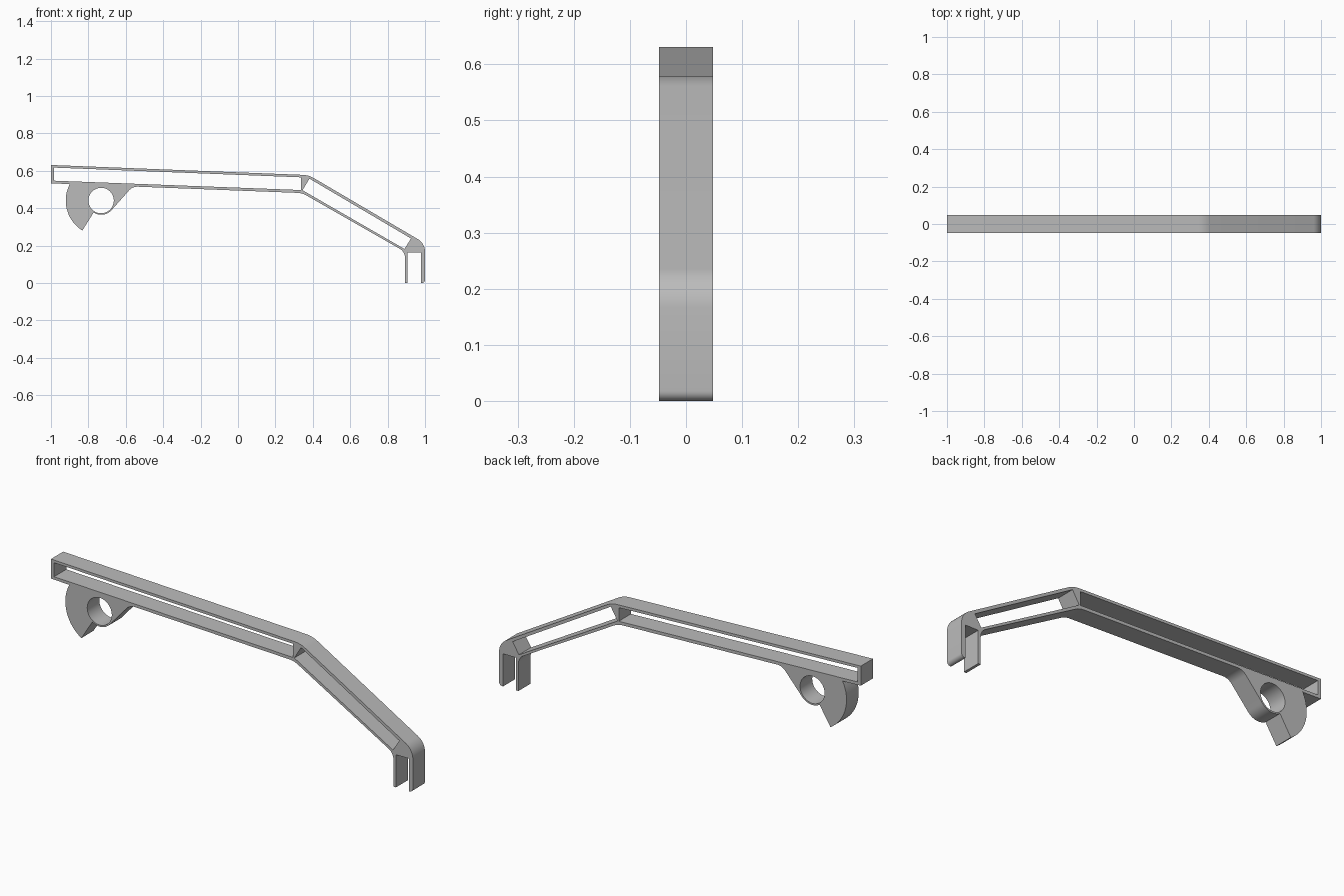
import bpy, bmesh
from math import radians, cos, sin, tan
from mathutils import Vector

cube = bpy.data.objects.get("Cube")
if cube:
    bpy.data.objects.remove(cube, do_unlink=True)

HALF_WIDTH = 0.048
HUB = Vector((-0.732, 0.441))

grey = bpy.data.materials.new("plain grey")
grey.use_nodes = True
colour = (0.5, 0.5, 0.5, 1)
grey.diffuse_color = colour
grey.node_tree.nodes["Principled BSDF"].inputs["Base Color"].default_value = colour


def arc(centre, radius, start, end, steps):
    """Points on an arc, angles in degrees."""
    angles = [radians(start + (end - start) * i / steps) for i in range(steps + 1)]
    return [centre + radius * Vector((cos(a), sin(a))) for a in angles]


def fillet(before, corner, after, radius, steps=10):
    """Round one corner of a profile with a tangent arc."""
    p, c, n = Vector(before), Vector(corner), Vector(after)
    d_in, d_out = (p - c).normalized(), (n - c).normalized()
    half = d_in.angle(d_out) / 2
    centre = c + (d_in + d_out).normalized() * radius / sin(half)
    start = c + d_in * radius / tan(half) - centre
    end = c + d_out * radius / tan(half) - centre
    sweep = start.angle(end)
    return [centre + (start * sin(sweep * (1 - i / steps)) + end * sin(sweep * i / steps))
            / sin(sweep) for i in range(steps + 1)]


def extruded_profile(name, loops):
    """Fill an outline with its holes and give it the full width."""
    curve = bpy.data.curves.new(name, "CURVE")
    curve.dimensions = "2D"
    curve.fill_mode = "BOTH"
    curve.extrude = HALF_WIDTH
    for loop in loops:
        spline = curve.splines.new("POLY")
        spline.points.add(len(loop) - 1)
        for point, (x, z) in zip(spline.points, loop):
            point.co = (x, z, 0, 1)
        spline.use_cyclic_u = True
    obj = bpy.data.objects.new(name, curve)
    bpy.context.collection.objects.link(obj)
    obj.rotation_euler.x = radians(90)
    bpy.ops.object.select_all(action="DESELECT")
    obj.select_set(True)
    bpy.context.view_layer.objects.active = obj
    bpy.ops.object.convert(target="MESH")
    obj = bpy.context.object
    bpy.ops.object.transform_apply(location=False, rotation=True, scale=False)
    bm = bmesh.new()
    bm.from_mesh(obj.data)
    bmesh.ops.remove_doubles(bm, verts=bm.verts, dist=0.0001)
    bmesh.ops.recalc_face_normals(bm, faces=bm.faces)
    bm.to_mesh(obj.data)
    bm.free()
    obj.data.materials.clear()
    obj.data.materials.append(grey)
    bpy.ops.object.shade_smooth_by_angle(angle=radians(30))
    return obj


# Corners of the bent arm
top_end, top_bend, shoulder = (-1, 0.631), (0.378, 0.577), (1, 0.212)
under_end, under_bend, elbow = (-1, 0.533), (0.343, 0.481), (0.893, 0.167)
tip, hub_root = (1, 0), (-0.564, 0.516)
ring_tangent = HUB + 0.076 * Vector((cos(radians(-40)), sin(radians(-40))))

outline = [top_end]
outline += fillet(top_end, top_bend, shoulder, 0.13)
outline += fillet(top_bend, shoulder, tip, 0.08)
# Clip legs with the slot between them
outline += fillet(shoulder, tip, (0.978, 0), 0.018, 6)
outline += [(0.978, 0), (0.978, 0.163), (0.907, 0.163), (0.907, 0), (0.893, 0)]
outline += fillet((0.893, 0), elbow, under_bend, 0.055)
outline += fillet(elbow, under_bend, hub_root, 0.1)
# Hub ring and curved hook under the arm
outline += fillet(under_bend, hub_root, ring_tangent, 0.06)
outline += arc(HUB, 0.076, -40, -122, 14)
outline += arc(HUB, 0.189, -122, -209, 20)
outline += [(-0.9, 0.529), under_end]

# Openings through the arm and the hub bore
long_window = [(-0.983, 0.617), (0.338, 0.565), (0.338, 0.497), (-0.983, 0.547)]
short_window = [(0.382, 0.558), (0.925, 0.238), (0.89, 0.182), (0.345, 0.496)]
bore = arc(HUB, 0.068, 0, 352.5, 47)

extruded_profile("clip_arm", [outline, long_window, short_window, bore])
